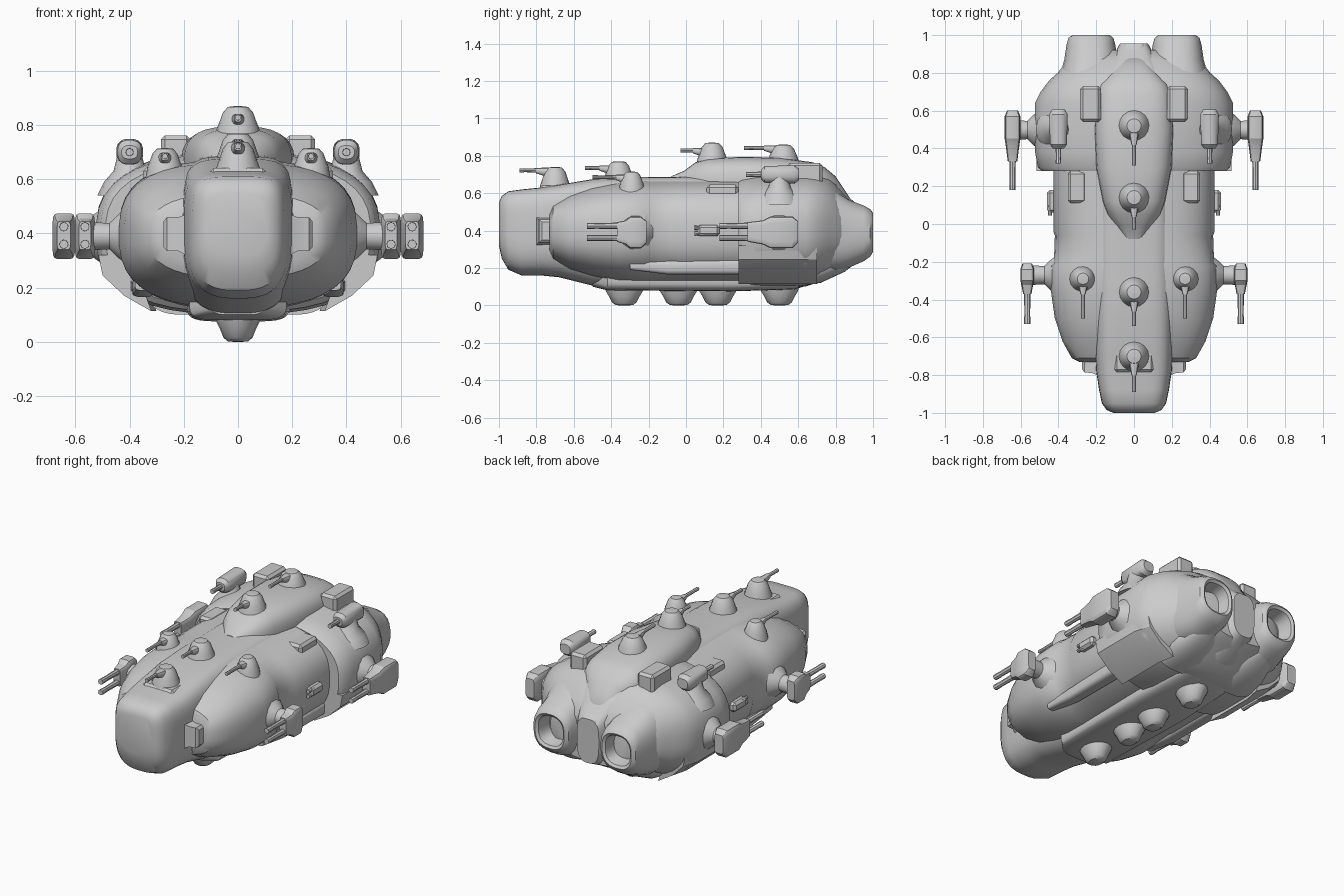
import bpy, bmesh, math
from mathutils import Vector

grey = bpy.data.materials.new("hull grey")
grey.diffuse_color = (0.6, 0.6, 0.6, 1)


def finish(name, bm, angle=35):
    bmesh.ops.recalc_face_normals(bm, faces=bm.faces)
    me = bpy.data.meshes.new(name)
    bm.to_mesh(me)
    bm.free()
    ob = bpy.data.objects.new(name, me)
    bpy.context.collection.objects.link(ob)
    me.materials.append(grey)
    bpy.ops.object.select_all(action='DESELECT')
    ob.select_set(True)
    bpy.context.view_layer.objects.active = ob
    bpy.ops.object.shade_smooth_by_angle(angle=math.radians(angle))
    return ob


def skin(name, rings, angle=35):
    """Bridge closed rings of points and cap both ends."""
    bm = bmesh.new()
    vs = [[bm.verts.new(p) for p in r] for r in rings]
    n = len(vs[0])
    for a, b in zip(vs, vs[1:]):
        for i in range(n):
            bm.faces.new((a[i], a[(i + 1) % n], b[(i + 1) % n], b[i]))
    bm.faces.new(vs[0])
    bm.faces.new(vs[-1])
    return finish(name, bm, angle)


def loft(name, stations, cx=0, e=2.5, n=32, angle=35, low=None):
    """Rounded-box sections along y; station = (y, half width, bottom, top)."""
    rings = []
    for y, hw, z0, z1 in stations:
        ring = []
        for i in range(n):
            t = 2 * math.pi * (i + 0.5) / n
            c, s = math.cos(t), math.sin(t)
            p = 2 / (low if low and s < 0 else e)
            ring.append((cx + hw * math.copysign(abs(c) ** p, c), y,
                         (z0 + z1) / 2 + (z1 - z0) / 2 * math.copysign(abs(s) ** p, s)))
        rings.append(ring)
    return skin(name, rings, angle)


def lathe(name, base, axis, profile, n=16, sx=1):
    """Revolve (radius, distance) pairs about an axis; sx squashes across x."""
    axis = Vector(axis).normalized()
    u = axis.orthogonal().normalized()
    v = axis.cross(u)
    squash = Vector((sx, 1, 1))
    return skin(name, [[Vector(base) + axis * d + (u * math.cos(2 * math.pi * i / n)
                + v * math.sin(2 * math.pi * i / n)) * r * squash for i in range(n)]
                for r, d in profile]) if sx == 1 else skin(name, [
                [Vector((base[0] + r * sx * math.cos(2 * math.pi * i / n),
                         base[1] + r * math.sin(2 * math.pi * i / n),
                         base[2] + axis.z * d)) for i in range(n)] for r, d in profile])


def box(name, x, y, z, bevel=0.015):
    """Bevelled box from (min, max) ranges."""
    bm = bmesh.new()
    bmesh.ops.create_cube(bm, size=1)
    for v in bm.verts:
        v.co = [(r[0] + r[1]) / 2 + c * (r[1] - r[0]) for r, c in zip((x, y, z), v.co)]
    bmesh.ops.bevel(bm, geom=bm.edges[:], offset=bevel, segments=1, affect='EDGES')
    return finish(name, bm)


def side_box(name, s, x, y, z, bevel=0.015):
    return box(name, sorted((s * x[0], s * x[1])), y, z, bevel)


def barrel(name, x, z, y0, y1, r=0.013):
    lathe(name, (x, y0, z), (0, -1, 0), [(r * 1.2, 0), (r, (y0 - y1) * 0.8),
          (r * 1.1, (y0 - y1) * 0.82), (r * 1.1, y0 - y1)], 8)


def dome_turret(name, x, y, z, r, h, tip, bz):
    lathe(name, (x, y, z), (0, 0, 1), [(r * 1.35, -0.05), (r * 1.15, h * 0.12), (r, h * 0.4),
          (r * 0.82, h * 0.75), (r * 0.55, h * 0.97), (r * 0.2, h)])
    loft(name + "_mantlet", [(y - r * 1.5, 0.014, bz - 0.016, bz + 0.014),
                             (y, 0.035, bz - 0.05, bz + 0.015)], x, n=12)
    barrel(name + "_barrel", x, bz, y - r, tip, 0.01)


# Central spine of the hull with blunt nose, rounder underneath
loft("spine_hull", [(-1, 0.11, 0.32, 0.55), (-0.985, 0.145, 0.25, 0.585), (-0.95, 0.17, 0.19, 0.61),
     (-0.88, 0.185, 0.16, 0.62), (-0.78, 0.2, 0.16, 0.63), (-0.68, 0.205, 0.15, 0.645),
     (-0.5, 0.21, 0.105, 0.675), (-0.3, 0.21, 0.09, 0.685), (0.2, 0.21, 0.085, 0.69),
     (0.6, 0.2, 0.09, 0.72), (0.8, 0.16, 0.16, 0.66), (0.87, 0.12, 0.2, 0.58),
     (0.955, 0.075, 0.24, 0.5)], e=4.5, n=40, low=2.9)

# Broad middle hull
loft("middle_hull", [(-0.73, 0.29, 0.28, 0.5), (-0.71, 0.33, 0.235, 0.545), (-0.62, 0.38, 0.185, 0.595),
     (-0.5, 0.42, 0.15, 0.635), (-0.36, 0.44, 0.125, 0.66), (-0.22, 0.44, 0.12, 0.67),
     (-0.2, 0.425, 0.12, 0.67), (-0.06, 0.42, 0.12, 0.67), (-0.04, 0.428, 0.12, 0.67),
     (0.32, 0.428, 0.12, 0.67)], e=2.8, n=40, low=2.6)

# Rear bulk
loft("rear_hull", [(0.28, 0.49, 0.13, 0.67), (0.3, 0.51, 0.11, 0.68), (0.38, 0.525, 0.1, 0.695),
     (0.64, 0.525, 0.1, 0.705), (0.7, 0.495, 0.12, 0.7), (0.76, 0.45, 0.145, 0.68),
     (0.8, 0.405, 0.17, 0.65), (0.87, 0.35, 0.2, 0.57), (0.92, 0.25, 0.23, 0.5)], e=2.6, n=40)

# Raised superstructure and stern ridge
loft("superstructure", [(-0.08, 0.06, 0.5, 0.69), (-0.01, 0.1, 0.5, 0.72), (0.05, 0.14, 0.5, 0.765),
     (0.12, 0.165, 0.5, 0.785), (0.3, 0.2, 0.5, 0.795), (0.5, 0.21, 0.5, 0.79),
     (0.68, 0.2, 0.5, 0.765), (0.74, 0.18, 0.5, 0.74), (0.8, 0.12, 0.5, 0.69),
     (0.84, 0.09, 0.45, 0.63), (0.88, 0.07, 0.4, 0.57)], e=3)
loft("stern_ridge", [(0.75, 0.13, 0.3, 0.7), (0.82, 0.1, 0.3, 0.62), (0.9, 0.07, 0.28, 0.545),
     (0.955, 0.06, 0.3, 0.51)], e=5, n=24)

# Flat keel and underside gun domes
loft("keel", [(-0.5, 0.1, 0.1, 0.25), (-0.42, 0.18, 0.08, 0.25), (0.25, 0.19, 0.075, 0.25),
     (0.58, 0.18, 0.085, 0.25), (0.72, 0.12, 0.14, 0.25)], e=5)
for y in (-0.33, -0.04, 0.17, 0.5):
    lathe("belly_dome", (0, y, 0.12), (0, 0, -1), [(0.11, 0), (0.098, 0.045), (0.08, 0.075),
          (0.065, 0.105), (0.045, 0.119), (0.015, 0.12)], sx=0.82)

# Centreline turrets
for y, z, h, tip, bz in ((-0.7, 0.635, 0.105, -0.89, 0.722), (-0.36, 0.67, 0.1, -0.54, 0.735),
                         (0.14, 0.775, 0.095, -0.03, 0.828), (0.52, 0.78, 0.08, 0.31, 0.842)):
    dome_turret("centre_turret", 0, y, z, 0.068, h, tip, bz)
box("bow_step", (-0.11, 0.11), (-0.79, -0.62), (0.58, 0.642), 0.02)

for s in (-1, 1):
    # Engine pod with hollow nozzle
    loft("engine_pod", [(0.7, 0.18, 0.19, 0.64), (0.8, 0.162, 0.18, 0.61), (0.87, 0.142, 0.2, 0.565),
         (0.95, 0.13, 0.235, 0.535), (0.985, 0.12, 0.26, 0.515), (1, 0.1, 0.285, 0.495),
         (0.99, 0.085, 0.3, 0.48), (0.9, 0.07, 0.32, 0.46), (0.88, 0.02, 0.37, 0.41)],
         s * 0.228, e=2.6, n=24)
    loft("lower_stern_swell", [(0.6, 0.14, 0.1, 0.3), (0.72, 0.14, 0.12, 0.32),
         (0.85, 0.1, 0.18, 0.32), (0.9, 0.05, 0.22, 0.3)], s * 0.2)

    # Roof boxes and low roof vents
    side_box("roof_box", s, (0.175, 0.285), (0.54, 0.73), (0.6, 0.762))
    side_box("roof_vent", s, (0.25, 0.35), (0.11, 0.28), (0.56, 0.645), 0.015)

    # Bow side blocks, flared at the root
    skin("bow_block", [[(s * x, y0, z0), (s * x, -0.68, z0), (s * x, -0.68, z1), (s * x, y0, z1)]
         for x, y0, z0, z1 in ((0.17, -0.81, 0.31, 0.48), (0.22, -0.79, 0.335, 0.46),
                               (0.262, -0.785, 0.335, 0.46), (0.275, -0.77, 0.35, 0.445))], 25)

    # Slanted skirt under the rear bulk, tucked in toward the stern
    skin("rear_skirt", [[(s * x * k, y, z) for x, z in
         ((0.32, 0.113), (0.42, 0.17), (0.5, 0.245), (0.515, 0.32), (0.45, 0.32), (0.35, 0.2))]
         for y, k in ((0.28, 1), (0.6, 1), (0.7, 0.94))], 20)
    # Lower side ledge
    loft("side_ledge", [(-0.3, 0.03, 0.19, 0.23), (-0.1, 0.04, 0.165, 0.24),
         (0.3, 0.045, 0.165, 0.25)], s * 0.35, e=3.5, n=16)

    # Forward shoulder turrets
    dome_turret("shoulder_turret", s * 0.27, -0.29, 0.64, 0.055, 0.075, -0.5, 0.685)

    # Rear capsule turrets on flared pedestals
    lathe("capsule_pedestal", (s * 0.4, 0.5, 0.54), (0, 0, 1),
          [(0.12, 0), (0.095, 0.05), (0.06, 0.09), (0.045, 0.15)])
    loft("capsule_turret", [(0.4, 0.03, 0.675, 0.725), (0.42, 0.045, 0.655, 0.745),
         (0.58, 0.05, 0.65, 0.75), (0.605, 0.035, 0.67, 0.73)], s * 0.4, e=2.6, n=16)
    barrel("capsule_barrel", s * 0.4, 0.7, 0.42, 0.32)

    # Side gun pods: arm, faceted pod and twin barrels
    for x, hw, y0, y1, tip, root in ((0.643, 0.042, 0.33, 0.6, 0.18, 0.48),
                                     (0.565, 0.037, -0.37, -0.21, -0.53, 0.39)):
        ym = y0 + (y1 - y0) * 0.62
        lathe("pod_arm", (s * root, ym, 0.39), (s, 0, 0),
              [(0.12, 0), (0.085, 0.05), (0.05, 0.085), (0.055, x - root)], 12)
        L = y1 - y0
        loft("gun_pod", [(y0, hw * 0.6, 0.34, 0.445), (y0 + L * 0.3, hw * 0.85, 0.325, 0.455),
             (y0 + L * 0.45, hw, 0.305, 0.475), (y1 - 0.03, hw, 0.305, 0.475),
             (y1, hw * 0.7, 0.335, 0.45)], s * x, e=6, n=16, angle=25)
        for z in (0.36, 0.425):
            barrel("pod_barrel", s * x, z, y0 + 0.05, tip, 0.015)

    # Small flank guns
    side_box("flank_mount", s, (0.4, 0.46), (0.06, 0.18), (0.37, 0.43), 0.015)
    for z in (0.385, 0.415):
        barrel("flank_barrel", s * 0.445, z, 0.1, 0.045, 0.01)
